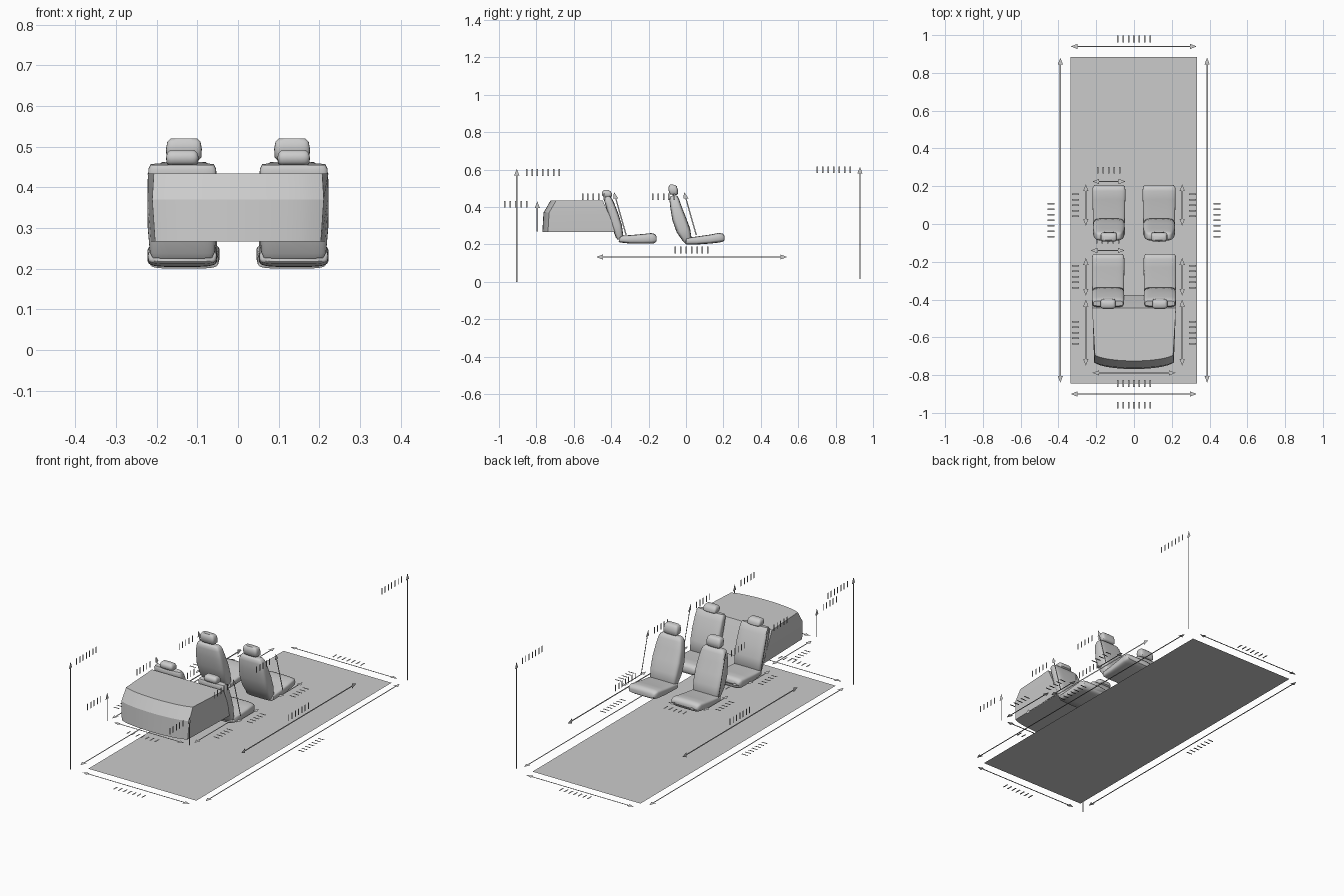
import bpy, bmesh, math
from mathutils import Vector as V

if "Cube" in bpy.data.objects:
    bpy.data.objects.remove(bpy.data.objects["Cube"])


def make(name, verts, faces, smooth=None):
    me = bpy.data.meshes.new(name)
    me.from_pydata([tuple(v) for v in verts], [], faces)
    bm = bmesh.new()
    bm.from_mesh(me)
    if smooth is not None:
        bmesh.ops.recalc_face_normals(bm, faces=bm.faces)
    bm.to_mesh(me)
    bm.free()
    ob = bpy.data.objects.new(name, me)
    bpy.context.collection.objects.link(ob)
    if smooth:
        bpy.context.view_layer.objects.active = ob
        ob.select_set(True)
        bpy.ops.object.shade_smooth_by_angle(angle=math.radians(smooth))
        ob.select_set(False)
    return ob


def loft(name, cx, sections, power=4.5, n=32):
    """Rounded-rectangle loft; each section is (y0, z0, y1, z1, half width)."""
    verts, faces = [], []
    for y0, z0, y1, z1, w in sections:
        a, b = V((cx, y0, z0)), V((cx, y1, z1))
        for i in range(n):
            t = math.tau * i / n
            c, s = math.cos(t), math.sin(t)
            c = math.copysign(abs(c) ** (2 / power), c)
            s = math.copysign(abs(s) ** (2 / power), s)
            verts.append((a + b) / 2 + (b - a) / 2 * s + V((w * c, 0, 0)))
    for k in range(len(sections) - 1):
        for i in range(n):
            j = (i + 1) % n
            faces.append((k*n + i, k*n + j, (k+1)*n + j, (k+1)*n + i))
    last = (len(sections) - 1) * n
    faces += [tuple(range(n)), tuple(range(last, last + n))]
    return make(name, verts, faces, 50)


# Seat profiles: lower cushion, leaning backrest, headrest
front_cushion = [(-.005, .207, .0, .228, .076), (.0, .2, .005, .236, .084), (.06, .2, .06, .243, .085),
                 (.13, .205, .13, .253, .087), (.175, .21, .175, .262, .088), (.195, .214, .197, .258, .085),
                 (.206, .222, .206, .246, .077)]
front_back = [(-.005, .205, .022, .212, .068), (-.015, .215, .03, .232, .077), (-.05, .265, .022, .285, .083),
              (-.073, .33, .001, .342, .085), (-.083, .39, -.022, .4, .08), (-.088, .435, -.037, .442, .072),
              (-.086, .453, -.045, .457, .064), (-.08, .46, -.053, .462, .054)]
front_head = [(-.083, .467, -.05, .465, .036), (-.09, .475, -.043, .472, .043), (-.094, .495, -.044, .493, .044),
              (-.092, .512, -.049, .511, .041), (-.085, .52, -.058, .519, .033)]
rear_cushion = [(-.36, .217, -.355, .24, .078), (-.355, .211, -.35, .247, .084), (-.3, .205, -.3, .25, .085),
                (-.23, .204, -.23, .256, .086), (-.185, .204, -.185, .261, .086), (-.168, .207, -.166, .256, .083),
                (-.158, .217, -.158, .245, .076)]
rear_back = [(-.365, .225, -.345, .232, .074), (-.375, .237, -.335, .247, .08), (-.397, .295, -.343, .305, .085),
             (-.415, .355, -.362, .365, .086), (-.432, .415, -.385, .424, .085), (-.44, .443, -.398, .449, .083),
             (-.434, .454, -.407, .458, .078)]
rear_head = [(-.44, .455, -.405, .452, .034), (-.448, .462, -.395, .459, .039), (-.45, .475, -.396, .473, .04),
             (-.446, .485, -.403, .484, .037), (-.438, .491, -.413, .491, .03)]

for side, sx in (("left", -1), ("right", 1)):
    for row, parts in (("front", (front_cushion, front_back, front_head)),
                       ("rear", (rear_cushion, rear_back, rear_head))):
        cx = sx * (.133 if row == "front" else .137)
        for part, sec in zip(("cushion", "backrest", "headrest"), parts):
            loft(f"{row}_seat_{part}_{side}", cx, sec)
        # Headrest posts
        y, z = (-.067, .462) if row == "front" else (-.422, .455)
        for px in (-.018, .018):
            bpy.ops.mesh.primitive_cylinder_add(vertices=10, radius=.004, depth=.03, location=(cx + px, y, z))
            bpy.context.object.name = f"{row}_headrest_post_{side}"

# Cargo volume: curved tail end, seat end slanted to match the backrests
N = 16
levels = [(.267, -.768, -.375, .204, .214), (.37, -.762, -.415, .211, .221), (.434, -.725, -.445, .207, .222)]
verts, faces = [], []
for z, y_tail, y_seat, w_tail, w_seat in levels:
    for i in range(N + 1):
        u = 2 * i / N - 1
        verts.append((u * w_tail, y_tail + .022 * u * u + .008 * u ** 8, z))
    verts += [(w_seat, y_seat, z), (-w_seat, y_seat, z)]
M = N + 3
for k in range(2):
    for i in range(M):
        j = (i + 1) % M
        faces.append((k*M + i, k*M + j, (k+1)*M + j, (k+1)*M + i))
faces += [tuple(range(M)), tuple(range(2*M, 3*M))]
make("cargo_volume", verts, faces, 20)

# Footprint plane
make("footprint", [(-.337, -.845, 0), (.333, -.845, 0), (.333, .885, 0), (-.337, .885, 0)], [(0, 1, 2, 3)])


def arrow(name, p, q, side, both=True, w=.0035, h=.014, length=.036):
    """Flat dimension arrow from p to q, widened along the side vector."""
    p, q, s = V(p), V(q), V(side).normalized()
    d = (q - p).normalized()
    a, b = (p + d * length if both else p), q - d * length
    verts = [a - s*w, b - s*w, b + s*w, a + s*w, b - s*h, q, b + s*h]
    faces = [(0, 1, 2, 3), (4, 5, 6)]
    if both:
        verts += [a + s*h, p, a - s*h]
        faces.append((7, 8, 9))
    make(name, verts, faces)


def ticks(name, centre, along, up, count):
    """Blank row of ticks marking where a dimension label sits."""
    c, a, u = V(centre), V(along), V(up)
    verts, faces = [], []
    for i in range(count):
        m = c + a * (i - (count - 1) / 2) * .029
        k = len(verts)
        verts += [m - a*.004 - u*.018, m + a*.004 - u*.018, m + a*.004 + u*.018, m - a*.004 + u*.018]
        faces.append((k, k+1, k+2, k+3))
    make(name, verts, faces)


X, Y, Z = (1, 0, 0), (0, 1, 0), (0, 0, 1)
# Overall length, width and height dimensions
arrow("length_arrow_left", (-.39, -.84, .004), (-.39, .88, .004), X)
arrow("length_arrow_right", (.387, -.84, .01), (.387, .88, .01), X)
ticks("length_ticks_left", (-.44, .02, .004), Y, X, 7)
ticks("length_ticks_right", (.44, .02, .01), Y, X, 7)
arrow("width_arrow_front", (-.335, -.9, .002), (.332, -.9, .002), Y)
arrow("width_arrow_back", (-.335, .94, .002), (.332, .94, .002), Y)
ticks("width_ticks_front", (0, -.96, .002), X, Y, 7)
ticks("width_ticks_back", (0, .98, .002), X, Y, 7)
arrow("height_arrow_front", (-.405, -.905, 0), (-.405, -.905, .605), Y, False)
arrow("height_arrow_back", (.4, .93, .015), (.4, .93, .615), Y, False)
ticks("height_ticks_front", (-.405, -.765, .585), Y, Z, 7)
ticks("height_ticks_back", (.4, .79, .6), Y, Z, 7)

# Dimensions repeated on both sides
for side, sx in (("left", -1), ("right", 1)):
    arrow(f"wheelbase_arrow_{side}", (sx*.355, -.48, .133), (sx*.355, .54, .133), Z)
    ticks(f"wheelbase_ticks_{side}", (sx*.355, .03, .17), Y, Z, 7)
    x = sx * .255
    for label, y0, y1, z in (("front_cushion", -.01, .21, .24), ("rear_cushion", -.38, -.18, .24),
                             ("cargo", -.75, -.4, .267)):
        arrow(f"{label}_length_arrow_{side}", (x, y0, z), (x, y1, z), X)
        ticks(f"{label}_length_ticks_{side}", (sx*.31, (y0 + y1)/2, z), Y, X, 5)
    arrow(f"cargo_height_arrow_{side}", (x, -.795, .27), (x, -.795, .43), Y, False)
    ticks(f"cargo_height_ticks_{side}", (x, -.91, .415), Y, Z, 5)
    for label, y in (("front", 0), ("rear", -.375)):
        arrow(f"{label}_backrest_arrow_{side}", (sx*.24, y + .055, .25), (sx*.24, y - .01, .48), Y, False)
        ticks(f"{label}_backrest_ticks_{side}", (sx*.24, y - .12, .455), Y, Z, 5)

# Seat and cargo width dimensions
arrow("front_seat_width_arrow", (-.22, .225, .24), (-.045, .225, .24), Y)
arrow("rear_seat_width_arrow", (-.23, -.14, .24), (-.05, -.14, .24), Y)
ticks("front_seat_width_ticks", (-.133, .285, .24), X, Y, 5)
ticks("rear_seat_width_ticks", (-.14, -.085, .24), X, Y, 5)
arrow("cargo_width_arrow", (-.22, -.788, .27), (.22, -.788, .27), Y)
ticks("cargo_width_ticks", (0, -.845, .27), X, Y, 7)
